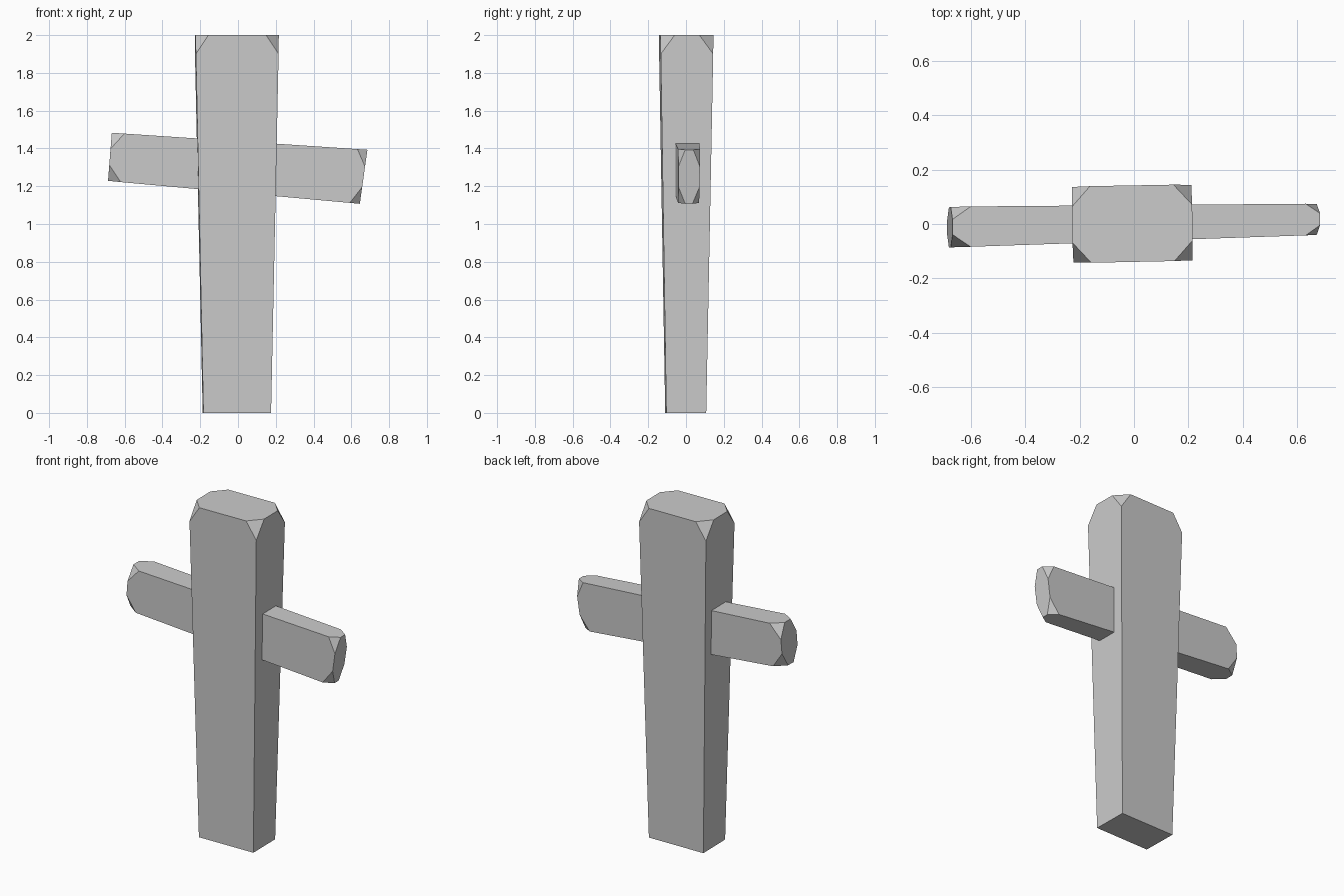
import bpy
import bmesh
import math
from mathutils import Vector

if "Cube" in bpy.data.objects:
    bpy.data.objects.remove(bpy.data.objects["Cube"])

# Plain stone grey
GREY = (0.6, 0.6, 0.6, 1.0)
stone = bpy.data.materials.new("stone_grey")
stone.use_nodes = True
stone.diffuse_color = GREY
stone.node_tree.nodes["Principled BSDF"].inputs["Base Color"].default_value = GREY


def hewn_block(name, start, end, start_cut=None, end_cut=None):
    """Block between two four-cornered rings; a cut (along first ring edge
    direction, along second, along length) chips the corners of that end."""
    points = []
    for ring, other, cut in ((start, end, start_cut), (end, start, end_cut)):
        for i in range(4):
            corner = Vector(ring[i])
            if cut is None:
                points.append(corner)
                continue
            # Neighbours swap roles between even and odd corners
            first, second = ((i + 1) % 4, (i - 1) % 4)
            if i % 2:
                first, second = second, first
            targets = (ring[first], ring[second], other[i])
            for target, distance in zip(targets, cut):
                step = (Vector(target) - corner).normalized()
                points.append(corner + step * distance)
    bm = bmesh.new()
    for p in points:
        bm.verts.new(p)
    bmesh.ops.convex_hull(bm, input=bm.verts)
    bmesh.ops.dissolve_limit(bm, angle_limit=math.radians(4),
                             verts=bm.verts, edges=bm.edges)
    bmesh.ops.recalc_face_normals(bm, faces=bm.faces)
    mesh = bpy.data.meshes.new(name)
    bm.to_mesh(mesh)
    bm.free()
    mesh.materials.append(stone)
    obj = bpy.data.objects.new(name, mesh)
    bpy.context.collection.objects.link(obj)
    return obj


# Upright post, wider at the top with chipped top corners
hewn_block(
    "upright_post",
    [(-0.183, -0.11, 0), (0.175, -0.104, 0), (0.172, 0.107, 0), (-0.187, 0.102, 0)],
    [(-0.225, -0.144, 2), (0.217, -0.135, 2), (0.213, 0.146, 2), (-0.23, 0.138, 2)],
    end_cut=(0.068, 0.075, 0.1))

# Crossbar, sloping and thinning towards its left end, chipped at both ends
hewn_block(
    "crossbar",
    [(-0.688, -0.086, 1.228), (-0.688, 0.06, 1.23), (-0.668, 0.064, 1.483), (-0.668, -0.086, 1.483)],
    [(0.645, -0.04, 1.107), (0.645, 0.07, 1.107), (0.685, 0.075, 1.393), (0.685, -0.04, 1.393)],
    start_cut=(0.047, 0.085, 0.067),
    end_cut=(0.036, 0.09, 0.053))
